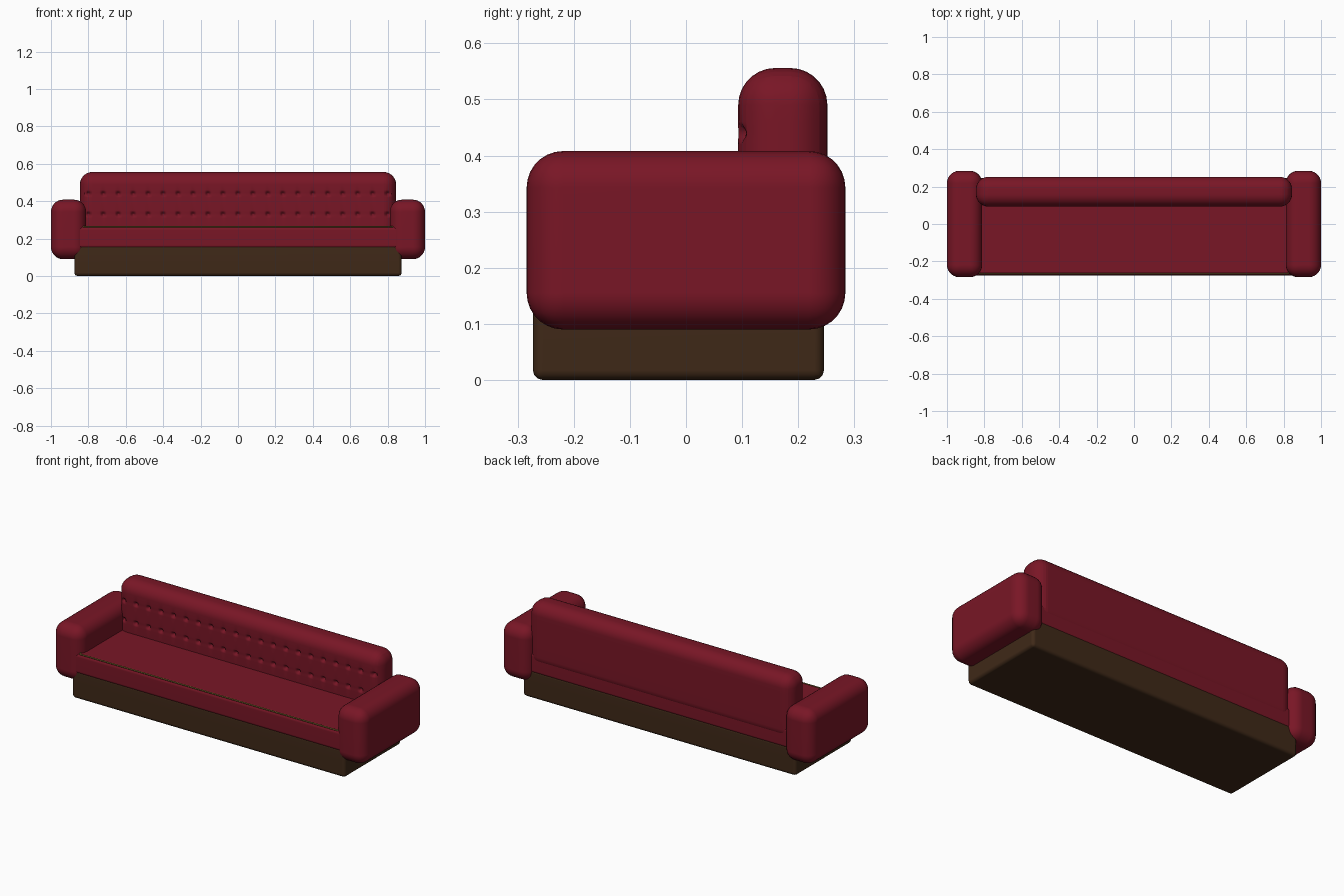
import bpy, bmesh, math
from mathutils import Vector

if "Cube" in bpy.data.objects:
    bpy.data.objects.remove(bpy.data.objects["Cube"])


def material(name, rgb):
    m = bpy.data.materials.new(name)
    m.diffuse_color = (*rgb, 1)
    m.use_nodes = True
    m.node_tree.nodes["Principled BSDF"].inputs["Base Color"].default_value = m.diffuse_color
    return m


RED = material("red_leather", (0.19, 0.008, 0.019))
BROWN = material("brown_base", (0.05, 0.022, 0.009))
OLIVE = material("olive_piping", (0.14, 0.09, 0.02))


def finish(bm, name, mat):
    bmesh.ops.recalc_face_normals(bm, faces=bm.faces)
    me = bpy.data.meshes.new(name)
    bm.to_mesh(me)
    bm.free()
    me.materials.append(mat)
    me.shade_smooth()
    ob = bpy.data.objects.new(name, me)
    bpy.context.collection.objects.link(ob)
    mod = ob.modifiers.new("normals", 'WEIGHTED_NORMAL')
    mod.keep_sharp = True
    return ob


def rounded_box(lo, hi, radius, segments=7):
    lo, hi = Vector(lo), Vector(hi)
    bm = bmesh.new()
    bmesh.ops.create_cube(bm, size=1)
    for v in bm.verts:
        v.co = (lo + hi) / 2 + v.co * (hi - lo)
    bmesh.ops.bevel(bm, geom=bm.edges[:], offset=radius, segments=segments,
                    profile=0.5, affect='EDGES')
    return bm


# Base plinth and seat
finish(rounded_box((-0.875, -0.273, 0), (0.875, 0.246, 0.165), 0.018, 3), "base", BROWN)
finish(rounded_box((-0.865, -0.275, 0.145), (0.865, 0.247, 0.265), 0.02, 4), "seat", RED)

# Arms
for side, label in ((-1, "left"), (1, "right")):
    x0, x1 = sorted((0.812 * side, 1.0 * side))
    finish(rounded_box((x0, -0.284, 0.09), (x1, 0.284, 0.408), 0.065), label + "_arm", RED)

# Backrest, cut finely around each tuft so its front can be dimpled
tuft_xs = [0.08 * i for i in range(-10, 11)]
tuft_zs = (0.33, 0.44)
steps = (-0.02, -0.012, -0.006, 0, 0.006, 0.012, 0.02)
bm = rounded_box((-0.845, 0.093, 0.185), (0.845, 0.252, 0.556), 0.066)
for centres, axis in ((tuft_xs, Vector((1, 0, 0))), (tuft_zs, Vector((0, 0, 1)))):
    for c in centres:
        for s in steps:
            bmesh.ops.bisect_plane(bm, geom=bm.verts[:] + bm.edges[:] + bm.faces[:],
                                   plane_co=axis * (c + s), plane_no=axis)
for v in bm.verts:
    if v.co.y < 0.13:
        d = min(math.hypot(v.co.x - x, v.co.z - z) for x in tuft_xs for z in tuft_zs)
        v.co.y += 0.022 * math.exp(-(d / 0.010) ** 2)
finish(bm, "backrest", RED)

# Piping along the front edge of the seat, turning back at the arms
curve = bpy.data.curves.new("seat_piping", 'CURVE')
curve.dimensions = '3D'
curve.bevel_depth = 0.005
curve.bevel_resolution = 2
curve.use_fill_caps = True
points = [(-0.83, -0.25, 0.266), (-0.825, -0.267, 0.262),
          (0.825, -0.267, 0.262), (0.83, -0.25, 0.266)]
spline = curve.splines.new('POLY')
spline.points.add(len(points) - 1)
for p, co in zip(spline.points, points):
    p.co = (*co, 1)
curve.materials.append(OLIVE)
bpy.context.collection.objects.link(bpy.data.objects.new("seat_piping", curve))
